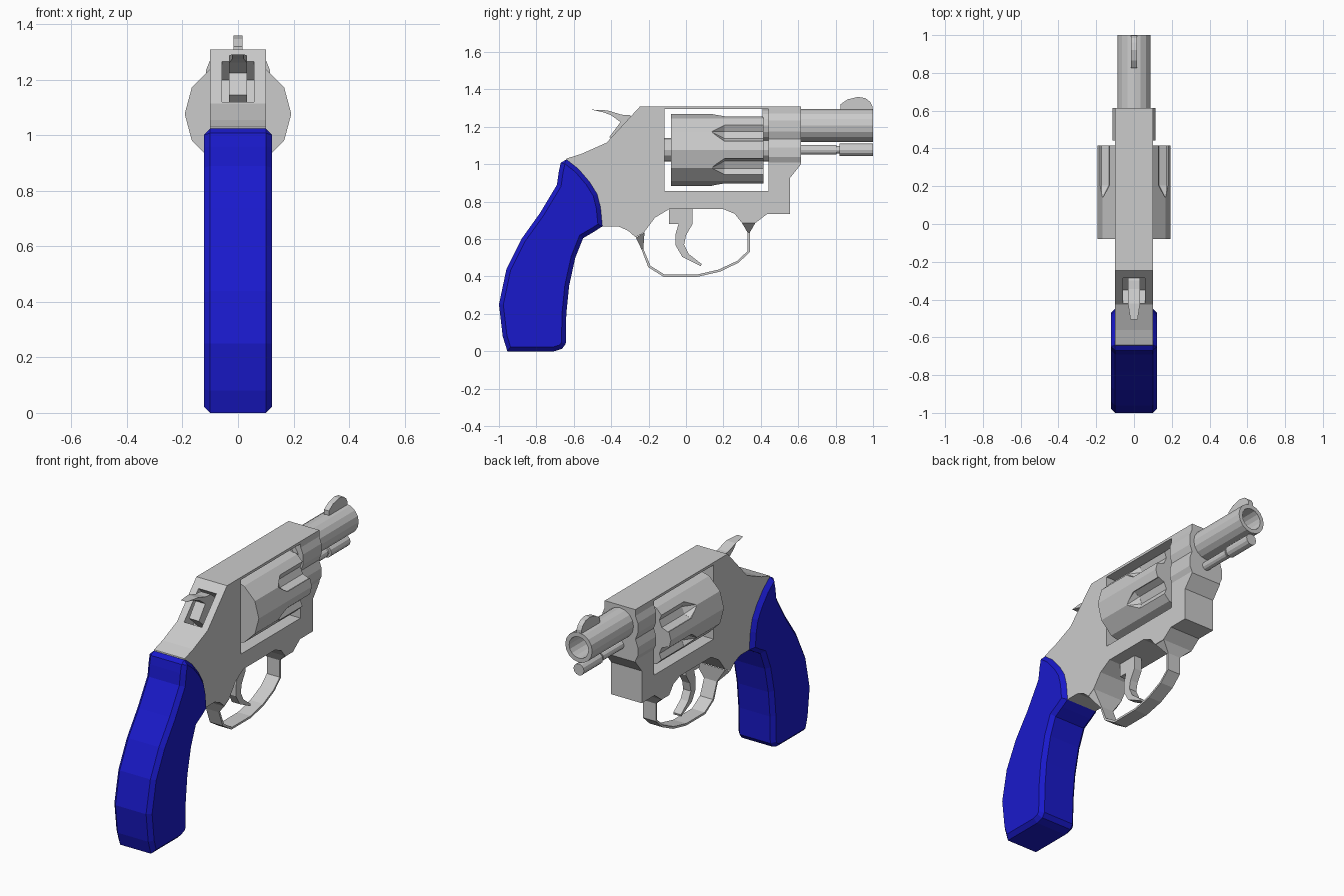
import bpy, bmesh, math
from mathutils import Matrix

cube = bpy.data.objects.get("Cube")
if cube:
    bpy.data.objects.remove(cube, do_unlink=True)


def material(name, rgb):
    m = bpy.data.materials.new(name)
    m.use_nodes = True
    m.diffuse_color = (*rgb, 1)
    m.node_tree.nodes["Principled BSDF"].inputs["Base Color"].default_value = (*rgb, 1)
    return m


STEEL = material("light grey steel", (0.6, 0.6, 0.6))
BLUE = material("blue grip", (0.01, 0.01, 0.6))


def finish(name, bm, mat):
    bmesh.ops.recalc_face_normals(bm, faces=bm.faces)
    me = bpy.data.meshes.new(name)
    bm.to_mesh(me)
    bm.free()
    me.materials.append(mat)
    ob = bpy.data.objects.new(name, me)
    bpy.context.collection.objects.link(ob)
    return ob


def prism(name, pts, half, mat=STEEL):
    """Side outline (y, z) extruded evenly to both sides."""
    bm = bmesh.new()
    face = bm.faces.new([bm.verts.new((-half, y, z)) for y, z in pts])
    new = bmesh.ops.extrude_face_region(bm, geom=[face])["geom"]
    for v in new:
        if isinstance(v, bmesh.types.BMVert):
            v.co.x = half
    return finish(name, bm, mat)


def rod(name, r, y0, y1, z, sides=12, r_start=None):
    """Round bar along y; r_start gives a tapered start."""
    bm = bmesh.new()
    bmesh.ops.create_cone(bm, cap_ends=True, segments=sides, depth=y1 - y0,
                          radius1=r if r_start is None else r_start, radius2=r)
    bmesh.ops.transform(bm, matrix=Matrix.Translation((0, (y0 + y1) / 2, z))
                        @ Matrix.Rotation(-math.pi / 2, 4, 'X'), verts=bm.verts)
    return finish(name, bm, STEEL)


def apply_mods(ob):
    dg = bpy.context.evaluated_depsgraph_get()
    me = bpy.data.meshes.new_from_object(ob.evaluated_get(dg))
    ob.modifiers.clear()
    ob.data = me


def cut(ob, cutter):
    mod = ob.modifiers.new("cut", 'BOOLEAN')
    mod.operation = 'DIFFERENCE'
    mod.solver = 'EXACT'
    mod.object = cutter
    apply_mods(ob)
    bpy.data.objects.remove(cutter, do_unlink=True)


# Frame with cylinder window and hammer slot
frame = prism("frame", [
    (-.245, 1.31), (.615, 1.31), (.615, 1.0), (.555, .925), (.555, .735),
    (.435, .735), (.37, .685), (.3, .685), (.26, .735), (.2, .76), (-.09, .76),
    (-.165, .715), (-.225, .635), (-.27, .61), (-.31, .645), (-.36, .667),
    (-.47, .667), (-.55, .85), (-.645, 1.015), (-.64, 1.03), (-.56, 1.055),
    (-.425, 1.115)], .1)
cut(frame, prism("window_cutter",
                 [(-.115, .857), (.44, .857), (.44, 1.295), (-.115, 1.295)], .3))
cut(frame, prism("slot_cutter",
                 [(-.46, 1.16), (-.35, 1.05), (-.215, 1.2), (-.325, 1.305)], .058))

# Swollen collar of the frame around barrel and crane
bm = bmesh.new()
side = [(.095, 1.285), (.115, 1.235), (.115, 1.175), (.1, 1.135),
        (.115, 1.09), (.115, 1.04), (.095, 1.0)]
outline = side + [(-x, z) for x, z in reversed(side)]
face = bm.faces.new([bm.verts.new((x, .442, z)) for x, z in outline])
for v in bmesh.ops.extrude_face_region(bm, geom=[face])["geom"]:
    if isinstance(v, bmesh.types.BMVert):
        v.co.y = .614
finish("frame_collar", bm, STEEL)

# Fluted cylinder
AXIS = 1.077
drum = rod("cylinder", .192, -.08, .415, AXIS)
for i in range(6):
    a = math.radians(30 + 60 * i)
    flute = rod("flute_cutter", .055, .205, .5, 0, 8)
    tip = rod("flute_tip_cutter", .055, .13, .206, 0, 8, 0)
    for c in (flute, tip):
        c.data.transform(Matrix.Translation((.198 * math.cos(a), 0, AXIS + .198 * math.sin(a))))
        bpy.context.view_layer.update()
        cut(drum, c)
rod("cylinder_axle", .062, -.13, .45, AXIS)

# Barrel with bore, ejector rod and front sight
barrel = rod("barrel", .088, .41, 1, 1.207, 16)
cut(barrel, rod("bore_cutter", .063, .65, 1.1, 1.207, 16))
rod("ejector_rod", .026, .6, .805, AXIS)
rod("ejector_neck", .02, .8, .83, AXIS)
rod("ejector_tip", .034, .822, 1, AXIS)
prism("front_sight", [(.825, 1.28), (.825, 1.32), (.865, 1.347), (.92, 1.36), (.96, 1.353),
                      (.985, 1.333), (.997, 1.31), (.997, 1.28)], .016)

# Hammer, its spur narrowing to the rear
hammer = prism("hammer", [
    (-.505, 1.292), (-.42, 1.288), (-.345, 1.265), (-.3, 1.262), (-.22, 1.2),
    (-.32, 1.06), (-.41, 1.145), (-.35, 1.225), (-.4, 1.262), (-.44, 1.277)], .032)
for v in hammer.data.vertices:
    if v.co.y < -.43:
        v.co.x *= .6

# Trigger
prism("trigger", [
    (-.09, .77), (-.09, .68), (-.04, .68), (-.055, .63), (-.055, .565), (-.02, .505),
    (.08, .455), (.083, .467), (.015, .52), (-.01, .57), (0, .62), (.035, .68),
    (.035, .77)], .025)

# Trigger guard: outer edge, inner edge, half width; ends flare into the frame
stations = [
    (-.268, .608, -.222, .635, .1), (-.238, .545, -.228, .548, .042),
    (-.202, .45, -.19, .457, .042), (-.12, .398, -.115, .41, .042),
    (.06, .398, .058, .41, .042), (.18, .425, .175, .437, .042),
    (.28, .473, .273, .483, .042), (.341, .53, .329, .535, .042),
    (.341, .635, .329, .635, .042), (.372, .688, .298, .688, .1)]
bm = bmesh.new()
rings = [[bm.verts.new(p) for p in ((-w, oy, oz), (w, oy, oz), (w, iy, iz), (-w, iy, iz))]
         for oy, oz, iy, iz, w in stations]
for a, b in zip(rings, rings[1:]):
    for i in range(4):
        j = (i + 1) % 4
        bm.faces.new((a[i], a[j], b[j], b[i]))
bm.faces.new(rings[0])
bm.faces.new(rings[-1])
finish("trigger_guard", bm, STEEL)

# Grip with chamfered side edges
grip = prism("grip", [
    (-.665, 1.03), (-.635, 1.022), (-.575, .975), (-.515, .905), (-.475, .84),
    (-.457, .77), (-.447, .668), (-.49, .64), (-.55, .605), (-.592, .5), (-.625, .35),
    (-.64, .2), (-.643, .04), (-.662, .014), (-.705, 0), (-.955, 0), (-.98, .08),
    (-1, .25), (-.96, .44), (-.88, .6), (-.78, .74), (-.69, .89), (-.68, .96)], .123, BLUE)
bev = grip.modifiers.new("chamfer", 'BEVEL')
bev.width = .023
bev.segments = 1
bev.limit_method = 'ANGLE'
bev.angle_limit = math.radians(80)
apply_mods(grip)
